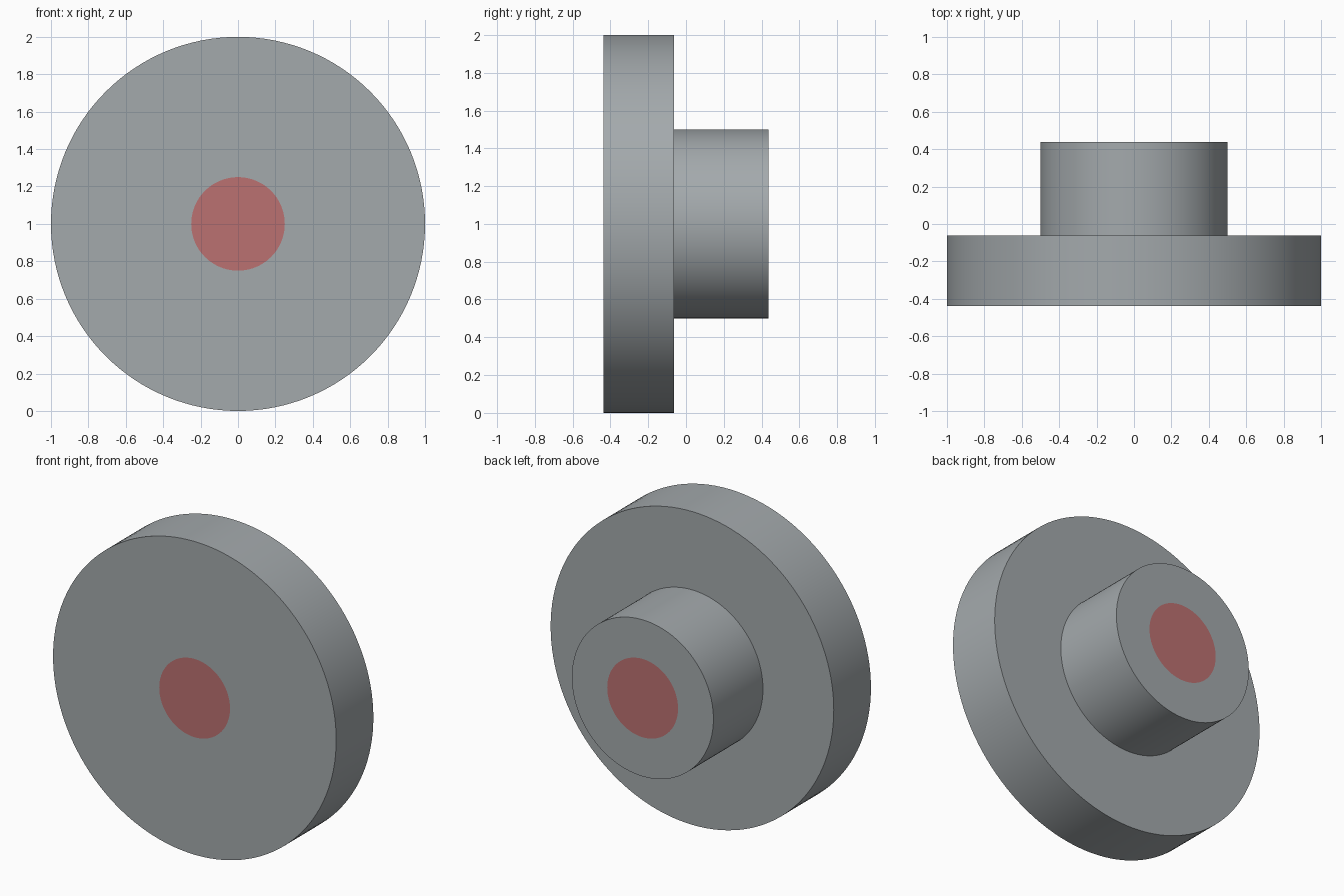
import bpy, bmesh, math
from mathutils import Vector

cube = bpy.data.objects.get("Cube")
if cube:
    bpy.data.objects.remove(cube, do_unlink=True)


def material(name, rgb):
    mat = bpy.data.materials.new(name)
    mat.use_nodes = True
    color = (*rgb, 1.0)
    mat.diffuse_color = color
    mat.node_tree.nodes["Principled BSDF"].inputs["Base Color"].default_value = color
    return mat


GREY = material("steel grey", (0.37, 0.40, 0.415))
RED = material("axle red", (0.50, 0.165, 0.165))

AXIS_Z = 1.0
FRONT, STEP, BACK = -0.4375, -0.0625, 0.4375
DISC_R, HUB_R, AXLE_R = 1.0, 0.5, 0.25
SEGMENTS = 128


def lathe(name, profile, mats):
    """Spin (radius, y) points about the horizontal axle line."""
    bm = bmesh.new()
    verts = [bm.verts.new((r, y, AXIS_Z)) for r, y in profile]
    edges = [bm.edges.new(pair) for pair in zip(verts, verts[1:])]
    bmesh.ops.spin(bm, geom=verts + edges, cent=(0, 0, AXIS_Z), axis=(0, 1, 0),
                   angle=math.tau, steps=SEGMENTS)
    bmesh.ops.remove_doubles(bm, verts=bm.verts, dist=1e-4)
    bmesh.ops.recalc_face_normals(bm, faces=bm.faces)
    # Flat end faces inside the axle radius take the second material
    for face in bm.faces:
        offset = face.calc_center_median() - Vector((0, 0, AXIS_Z))
        face.material_index = int(math.hypot(offset.x, offset.z) < AXLE_R)
    mesh = bpy.data.meshes.new(name)
    bm.to_mesh(mesh)
    bm.free()
    for mat in mats:
        mesh.materials.append(mat)
    obj = bpy.data.objects.new(name, mesh)
    bpy.context.collection.objects.link(obj)
    bpy.ops.object.select_all(action="DESELECT")
    obj.select_set(True)
    bpy.context.view_layer.objects.active = obj
    bpy.ops.object.shade_smooth_by_angle(angle=math.radians(30))
    return obj


# Wide front disc, narrower rear hub and flush axle ends
lathe("disc_with_hub",
      [(0, FRONT), (AXLE_R, FRONT), (DISC_R, FRONT), (DISC_R, STEP),
       (HUB_R, STEP), (HUB_R, BACK), (AXLE_R, BACK), (0, BACK)],
      [GREY, RED])
